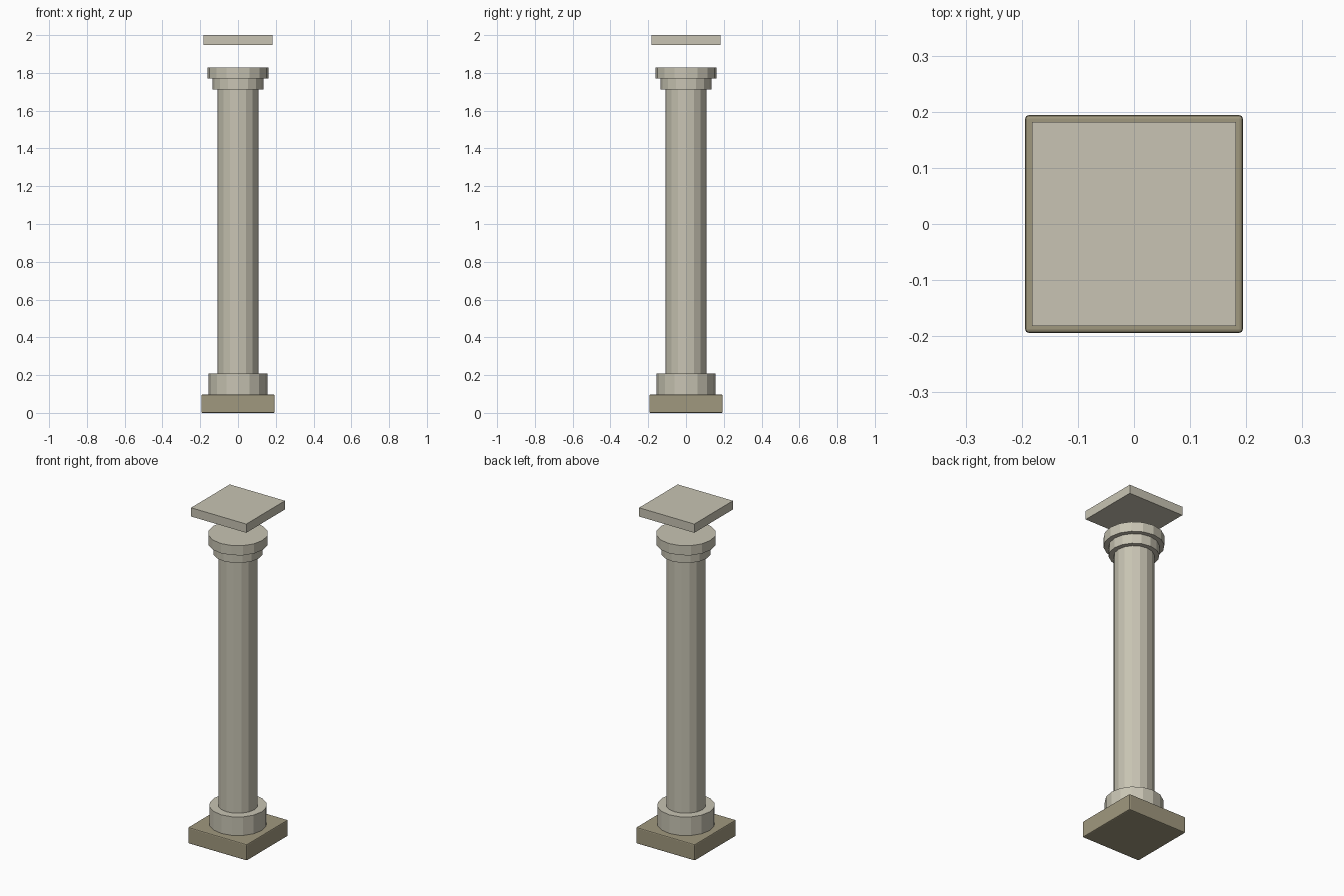
import bpy

if "Cube" in bpy.data.objects:
    bpy.data.objects.remove(bpy.data.objects["Cube"])


def material(name, rgb):
    m = bpy.data.materials.new(name)
    lin = [((c / 255 + 0.055) / 1.055) ** 2.4 for c in rgb]
    m.diffuse_color = (*lin, 1)
    m.use_nodes = True
    m.node_tree.nodes["Principled BSDF"].inputs["Base Color"].default_value = m.diffuse_color
    return m


stone = material("pale stone", (200, 196, 179))
dark_stone = material("dark stone", (160, 152, 126))


def slab(name, half, z0, z1, mat, bevel=0):
    bpy.ops.mesh.primitive_cube_add(size=1, location=(0, 0, (z0 + z1) / 2))
    ob = bpy.context.object
    ob.name = name
    ob.scale = (2 * half, 2 * half, z1 - z0)
    bpy.ops.object.transform_apply(location=False, rotation=False, scale=True)
    ob.data.materials.append(mat)
    if bevel:
        mod = ob.modifiers.new("edge", 'BEVEL')
        mod.width = bevel
        mod.segments = 2


def drum(name, radius, z0, z1):
    bpy.ops.mesh.primitive_cylinder_add(vertices=16, radius=radius, depth=z1 - z0,
                                        location=(0, 0, (z0 + z1) / 2))
    ob = bpy.context.object
    ob.name = name
    ob.data.materials.append(stone)


# square foot with softened edges
slab("plinth", 0.194, 0.0, 0.097, dark_stone, 0.006)

# round column parts, bottom to top
drum("base_ring", 0.156, 0.097, 0.208)
drum("shaft", 0.108, 0.208, 1.712)
drum("lower_capital_ring", 0.135, 1.712, 1.77)
drum("upper_capital_ring", 0.162, 1.77, 1.828)

# square top plate, floating above the capital
slab("top_plate", 0.182, 1.948, 2.0, stone)
